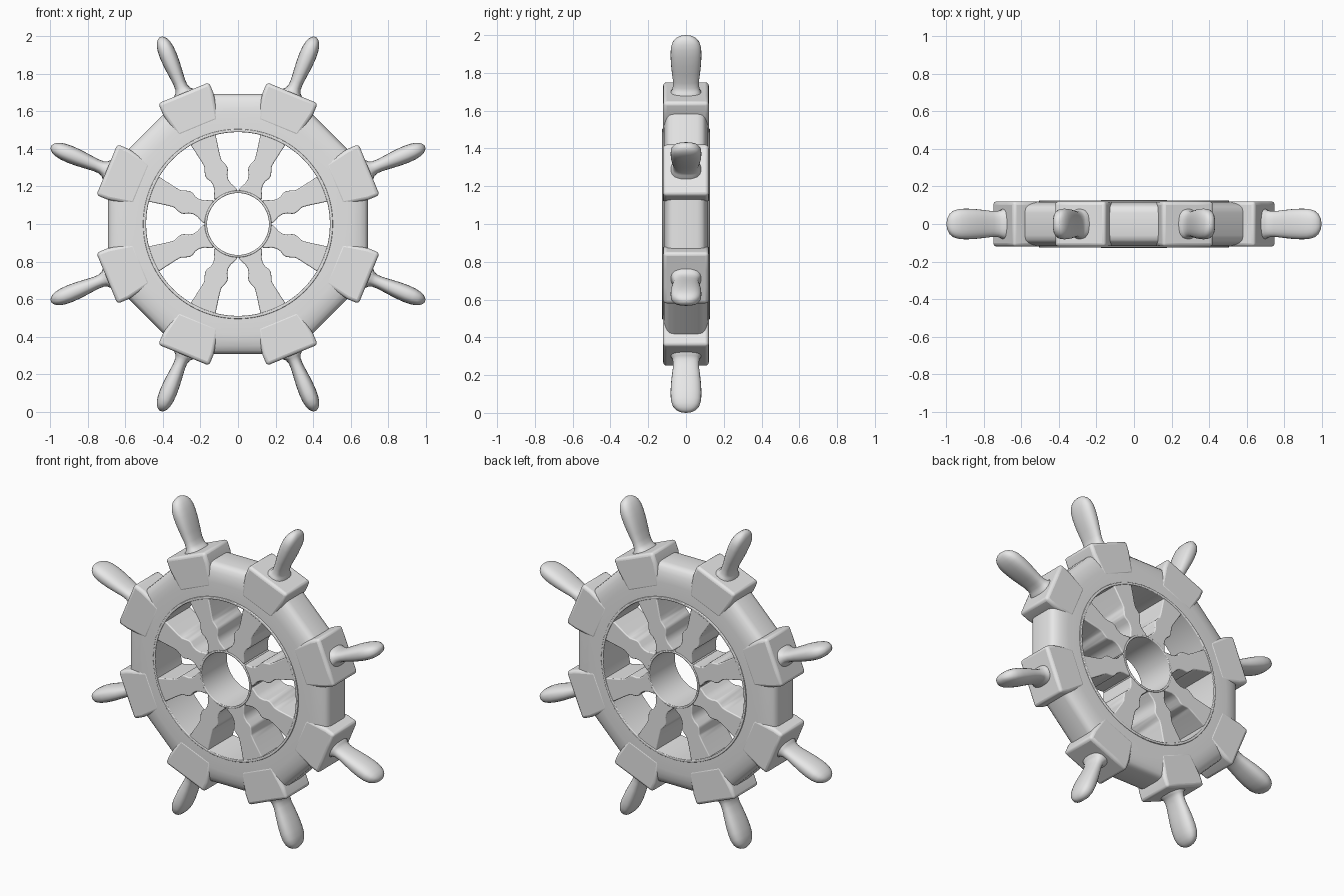
import bpy, bmesh, math
from mathutils import Matrix

if "Cube" in bpy.data.objects:
    bpy.data.objects.remove(bpy.data.objects["Cube"])

N = 8
wood = bpy.data.materials.new("plain_grey")
wood.diffuse_color = (0.8, 0.8, 0.8, 1)
wood.use_nodes = True
wood.node_tree.nodes["Principled BSDF"].inputs["Base Color"].default_value = wood.diffuse_color


def finish(name, bm, matrix, bevel=0.0, segments=3, angle=35):
    """Turn a bmesh into a shaded, placed object."""
    bmesh.ops.recalc_face_normals(bm, faces=bm.faces)
    mesh = bpy.data.meshes.new(name)
    bm.to_mesh(mesh)
    bm.free()
    mesh.materials.append(wood)
    ob = bpy.data.objects.new(name, mesh)
    bpy.context.collection.objects.link(ob)
    ob.matrix_world = matrix
    if bevel:
        mod = ob.modifiers.new("Bevel", 'BEVEL')
        mod.width, mod.segments = bevel, segments
        mod.limit_method = 'ANGLE'
        mod.angle_limit = math.radians(25)
    bpy.ops.object.select_all(action='DESELECT')
    ob.select_set(True)
    bpy.context.view_layer.objects.active = ob
    bpy.ops.object.shade_smooth_by_angle(angle=math.radians(angle))
    return ob


def bridge(bm, rings, closed):
    """Connect a list of vertex rings with quads."""
    count = len(rings)
    for i in range(count if closed else count - 1):
        a, b = rings[i], rings[(i + 1) % count]
        for j in range(len(a)):
            k = (j + 1) % len(a)
            bm.faces.new((a[j], a[k], b[k], b[j]))


def lathe(name, profile, steps=96, bevel=0.0):
    """Closed (radius, depth, octagon amount) profile swept around the axle."""
    bm = bmesh.new()
    rings = []
    for i in range(steps):
        a = 2 * math.pi * i / steps
        off = (a + math.pi / N) % (2 * math.pi / N) - math.pi / N
        ring = []
        for r, y, octa in profile:
            q = r * (1 + octa * (1 / math.cos(off) - 1))
            ring.append(bm.verts.new((q * math.cos(a), y, q * math.sin(a))))
        rings.append(ring)
    bridge(bm, rings, True)
    return finish(name, bm, Matrix.Translation((0, 0, 1)), bevel)


def prism(name, half_outline, depth, matrix, bevel):
    """Mirrored (half width, radius) outline extruded through the depth."""
    outline = half_outline + [(-w, r) for w, r in reversed(half_outline)]
    bm = bmesh.new()
    rings = [[bm.verts.new((w, y, r)) for w, r in outline] for y in (-depth, depth)]
    bridge(bm, rings, False)
    for ring in rings:
        bm.faces.new(ring)
    return finish(name, bm, matrix, bevel)


def loft(name, sections, matrix, sides=24):
    """Rounded cross sections (radius, half width, half depth) along the spoke."""
    bm = bmesh.new()
    rings = []
    for r, w, d in sections:
        ring = []
        for j in range(sides):
            a = 2 * math.pi * j / sides
            c, s = math.cos(a), math.sin(a)
            ring.append(bm.verts.new((math.copysign(abs(c) ** 0.8, c) * w,
                                      math.copysign(abs(s) ** 0.8, s) * d, r)))
        rings.append(ring)
    bridge(bm, rings, False)
    bm.faces.new(rings[0])
    bm.faces.new(rings[-1])
    return finish(name, bm, matrix, angle=60)


# Rim: flat faces, shoulders rounded toward an eight-sided outer edge
half = [(0.497, 0.119, 0), (0.59, 0.119, 0.3), (0.62, 0.116, 0.6),
        (0.65, 0.109, 0.8), (0.675, 0.098, 1), (0.688, 0.085, 1), (0.694, 0.06, 1)]
lathe("rim", half + [(r, -y, o) for r, y, o in reversed(half)])

# Thin raised lip inside the rim, and the hollow hub
for name, inner, outer, depth in (("rim_lip", 0.49, 0.506, 0.126),
                                  ("hub", 0.165, 0.178, 0.127)):
    lathe(name, [(inner, -depth, 0), (outer, -depth, 0),
                 (outer, depth, 0), (inner, depth, 0)], bevel=0.004)

spoke_outline = [(0.068, 0.168), (0.062, 0.185), (0.047, 0.215), (0.043, 0.24),
                 (0.048, 0.265), (0.061, 0.288), (0.064, 0.305), (0.058, 0.325),
                 (0.049, 0.35), (0.052, 0.38), (0.074, 0.498)]
block_outline = [(0.118, 0.55), (0.146, 0.69), (0.147, 0.757), (0.05, 0.757)]
handle_sections = [(0.74, 0.06, 0.082), (0.757, 0.056, 0.08), (0.77, 0.042, 0.073),
                   (0.79, 0.035, 0.069), (0.82, 0.034, 0.069), (0.87, 0.039, 0.075),
                   (0.92, 0.044, 0.08), (0.97, 0.046, 0.082), (1.01, 0.044, 0.08),
                   (1.04, 0.038, 0.071), (1.06, 0.029, 0.056), (1.073, 0.018, 0.036),
                   (1.079, 0.007, 0.015)]

# Eight spokes, each with a block on the rim and a handle
for i in range(N):
    m = Matrix.Translation((0, 0, 1)) @ Matrix.Rotation((i + 0.5) * 2 * math.pi / N, 4, 'Y')
    prism(f"spoke_{i + 1}", spoke_outline, 0.123, m, 0.006)
    prism(f"rim_block_{i + 1}", block_outline, 0.1205, m, 0.018)
    loft(f"handle_{i + 1}", handle_sections, m)
